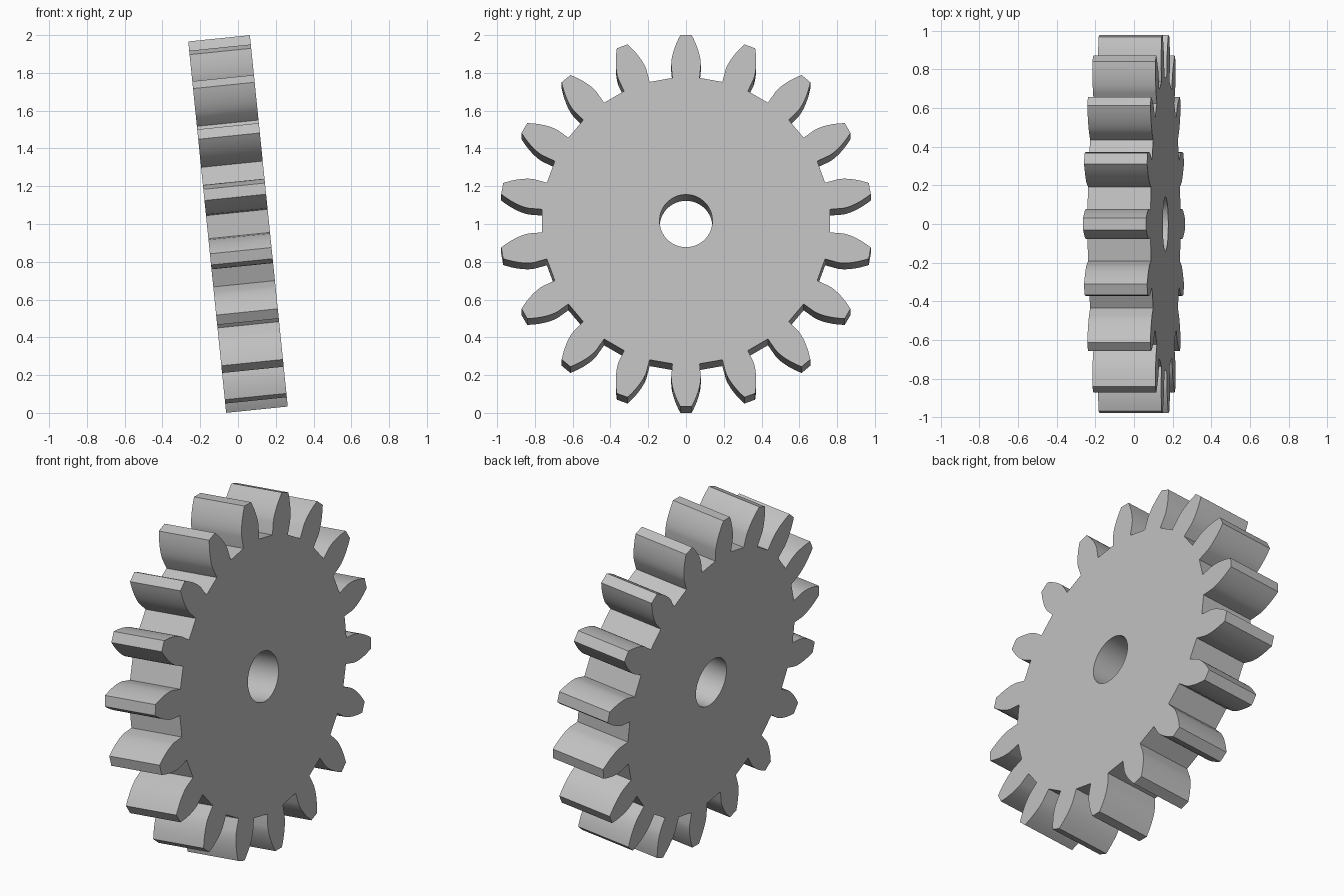
import bpy
import bmesh
from math import cos, sin, tan, acos, radians, pi
from mathutils import Matrix

default = bpy.data.objects.get("Cube")
if default:
    bpy.data.objects.remove(default, do_unlink=True)

TEETH = 18
TIP, BASE, ROOT, BORE = 0.9885, 0.833, 0.764, 0.14
THICKNESS = 0.328
TILT = radians(5.83)
HALF_ROOT = radians(5.4)   # half angle of a tooth at its foot
HALF_TIP = radians(1.75)   # half angle of a tooth at its tip
FLANK_STEPS = 8

# Plain grey metal
grey = bpy.data.materials.new("grey")
grey.use_nodes = True
colour = (0.53, 0.53, 0.53, 1)
grey.diffuse_color = colour
grey.node_tree.nodes["Principled BSDF"].inputs["Base Color"].default_value = colour


def involute(r):
    a = acos(BASE / r)
    return tan(a) - a


# One tooth flank: radial foot, then an involute curve up to the tip
flank = [(ROOT, HALF_ROOT)]
for i in range(FLANK_STEPS + 1):
    r = BASE + (TIP - BASE) * i / FLANK_STEPS
    flank.append((r, HALF_ROOT - (HALF_ROOT - HALF_TIP) * involute(r) / involute(TIP)))
tooth = [(r, -a) for r, a in flank] + [(r, a) for r, a in reversed(flank)]

# Outline of all teeth, and the round bore
outline = [(r, a + pi / 2 + k * 2 * pi / TEETH) for k in range(TEETH) for r, a in tooth]
bore = [(BORE, k * 2 * pi / 64) for k in range(64)]


def add_loop(bm, points):
    verts = [bm.verts.new((-THICKNESS / 2, r * cos(a), r * sin(a))) for r, a in points]
    return [bm.edges.new((v, verts[(i + 1) % len(verts)])) for i, v in enumerate(verts)]


# Fill the side between both loops and extrude it along the axle
bm = bmesh.new()
edges = add_loop(bm, outline) + add_loop(bm, bore)
bmesh.ops.triangle_fill(bm, edges=edges, use_beauty=True)
result = bmesh.ops.extrude_face_region(bm, geom=bm.faces[:], use_keep_orig=True)
moved = [g for g in result["geom"] if isinstance(g, bmesh.types.BMVert)]
bmesh.ops.translate(bm, verts=moved, vec=(THICKNESS, 0, 0))
bmesh.ops.recalc_face_normals(bm, faces=bm.faces[:])

# Lean the wheel and stand it on the ground
bm.transform(Matrix.Translation((0, 0, 1)) @ Matrix.Rotation(-TILT, 4, "Y"))

mesh = bpy.data.meshes.new("gear_wheel")
bm.to_mesh(mesh)
bm.free()
mesh.materials.append(grey)
gear = bpy.data.objects.new("gear_wheel", mesh)
bpy.context.collection.objects.link(gear)

bpy.ops.object.select_all(action="DESELECT")
gear.select_set(True)
bpy.context.view_layer.objects.active = gear
bpy.ops.object.shade_smooth_by_angle(angle=radians(30))
